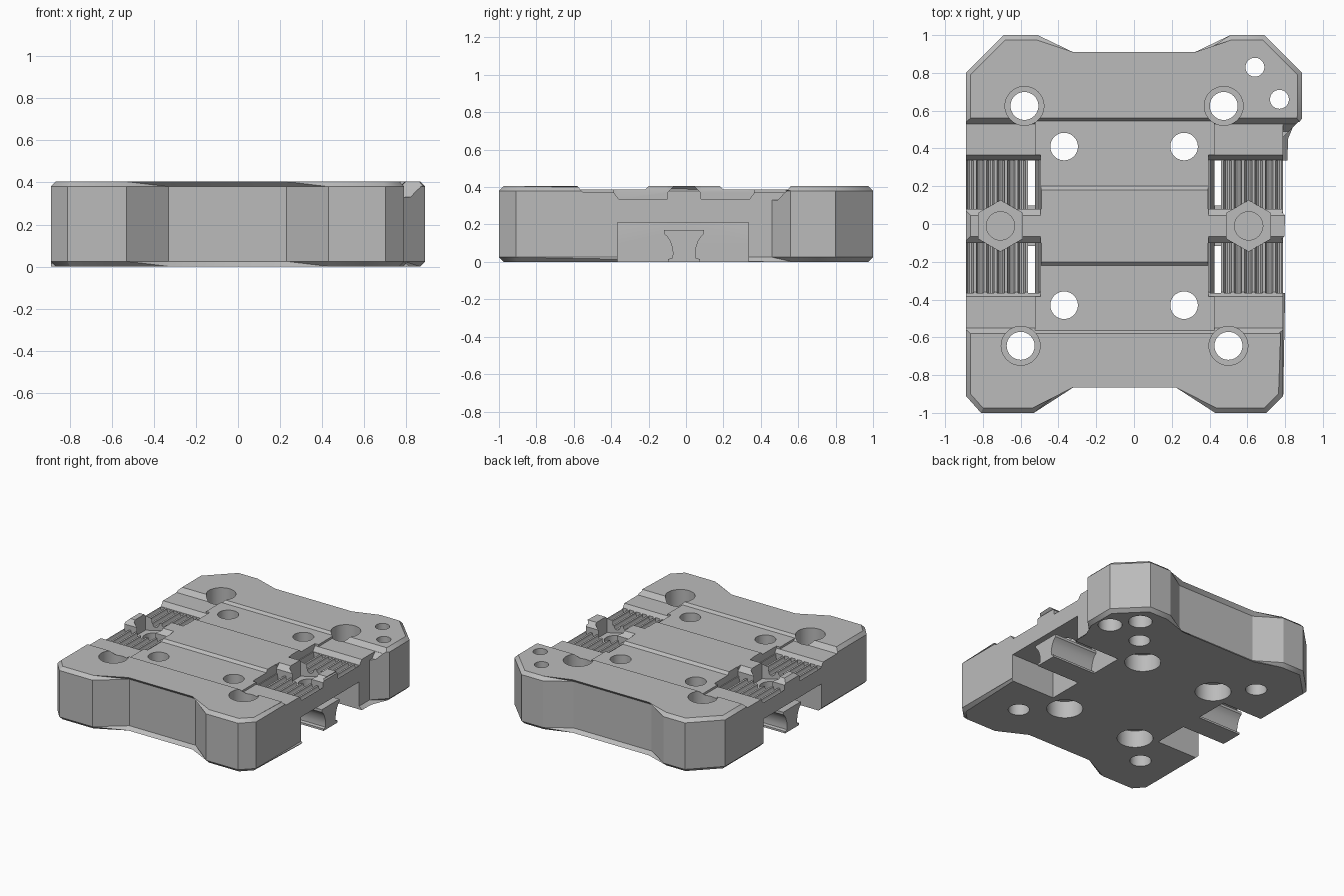
import bpy, bmesh
from math import pi, cos, sin, radians

cube = bpy.data.objects.get("Cube")
if cube:
    bpy.data.objects.remove(cube, do_unlink=True)

grey = bpy.data.materials.new("light_grey")
grey.use_nodes = True
COLOUR = (0.5, 0.5, 0.5, 1)
grey.diffuse_color = COLOUR
grey.node_tree.nodes["Principled BSDF"].inputs["Base Color"].default_value = COLOUR

MID_X, MID_Y, TOP = -0.05, -0.01, 0.405
LEFT, RIGHT = -0.89, 0.79


def prism(name, pts, lo, hi, axis="z", chamfer=0):
    """Extrude a 2D profile between lo and hi: (x, y) along z or (y, z) along x."""
    place = (lambda p, h: (*p, h)) if axis == "z" else (lambda p, h: (h, *p))
    bm = bmesh.new()
    low = [bm.verts.new(place(p, lo)) for p in pts]
    high = [bm.verts.new(place(p, hi)) for p in pts]
    ends = [bm.faces.new(low), bm.faces.new(high)]
    for i in range(len(pts)):
        j = (i + 1) % len(pts)
        bm.faces.new((low[i], low[j], high[j], high[i]))
    if chamfer:
        rims = [e for f in ends for e in f.edges]
        bmesh.ops.bevel(bm, geom=rims, offset=chamfer, segments=1, affect="EDGES")
    bmesh.ops.recalc_face_normals(bm, faces=bm.faces)
    mesh = bpy.data.meshes.new(name)
    bm.to_mesh(mesh)
    bm.free()
    mesh.materials.append(grey)
    ob = bpy.data.objects.new(name, mesh)
    bpy.context.collection.objects.link(ob)
    return ob


def ring(x, y, r, n=40, start=0):
    return [(x + r * cos(start + 2 * pi * i / n), y + r * sin(start + 2 * pi * i / n))
            for i in range(n)]


def rect(x0, x1, y0, y1):
    return [(x0, y0), (x1, y0), (x1, y1), (x0, y1)]


def cut(body, cutter):
    """Subtract a cutter from the body and delete it."""
    cutter.hide_render = True
    mod = body.modifiers.new("cut", "BOOLEAN")
    mod.object, mod.operation, mod.solver = cutter, "DIFFERENCE", "EXACT"
    bpy.context.view_layer.objects.active = body
    bpy.ops.object.modifier_apply(modifier=mod.name)
    bpy.data.objects.remove(cutter, do_unlink=True)


def flip_y(pts):
    return [(2 * MID_Y - y, z) for y, z in pts]


def spans(inner, outer):
    """An x range on the right-hand side and its mirror on the other side."""
    return [(MID_X + inner, MID_X + outer), (MID_X - outer, MID_X - inner)]


# Main plate with waisted ends and a wider tab at one back corner
outline = [(LEFT, -.91), (-.81, -1), (-.53, -1), (-.33, -.84), (.23, -.84), (.43, -1),
           (.70, -1), (RIGHT, -.91), (RIGHT, .46), (.89, .56), (.89, .80), (.69, 1),
           (.51, 1), (.33, .885), (-.33, .885), (-.51, 1), (-.69, 1), (LEFT, .80)]
plate = prism("carriage_plate", outline, 0, TOP, chamfer=0.025)

# Shallow steps across the top: centre panel, side lands and belt trenches
panel = [(.2, .386), (.545, .386), (.565, .41), (.565, .5), (.18, .5), (.18, .406)]
land = [(.35, .37), (.53, .37), (.565, .41), (.565, .5), (.35, .5)]
trench = [(.08, .335), (.34, .335), (.365, .37), (.365, .5), (.045, .5), (.045, .405), (.08, .37)]
for flip in (lambda p: p, flip_y):
    cut(plate, prism("cutter", flip(panel), -.56, .46, "x"))
    for lo, hi in spans(.475, .98):
        cut(plate, prism("cutter", flip(land), lo, hi, "x"))
    for lo, hi in spans(.445, .98):
        cut(plate, prism("cutter", flip(trench), lo, hi, "x"))

# Lowered ledge on the front of the tab
ledge = [(.3, .33), (.49, .33), (.565, .41), (.565, .6), (.3, .6)]
cut(plate, prism("cutter", ledge, RIGHT, 1, "x"))

# Open pockets under both sides
for lo, hi in spans(.475, 1.0):
    cut(plate, prism("cutter", rect(lo, hi, -.365, .335), -.1, .21))

# Slits beside the belts
for lo, hi in spans(.475, .51):
    for y0, y1 in ((.08, .335), (-.365, -.10)):
        cut(plate, prism("cutter", rect(lo, hi, y0, y1), .1, .5))

# Sloping inner wall of each slit
for side in (-1, 1):
    for y0, y1 in ((.08, .335), (-.365, -.10)):
        slope = prism("cutter", rect(MID_X + side * .44, MID_X + side * .48, y0, y1), .2, .41)
        for v in slope.data.vertices:
            if v.co.z < .3 and abs(v.co.x - MID_X) < .46:
                v.co.x = MID_X + side * .475
        cut(plate, slope)

# Rounded belt teeth running front to back
for side in (-1, 1):
    for k in range(6):
        x = MID_X + side * (.545 + .055 * k)
        for y0, y1 in ((.08, .335), (-.365, -.10)):
            groove = prism("cutter", ring(0, 0, .02, 12), y0, y1)
            for v in groove.data.vertices:
                a, b, h = v.co
                v.co = (x + a, h, .335 + b * 1.6)
            groove.data.flip_normals()
            bm = bmesh.new()
            bm.from_mesh(groove.data)
            bmesh.ops.recalc_face_normals(bm, faces=bm.faces)
            bm.to_mesh(groove.data)
            bm.free()
            cut(plate, groove)

# Hexagonal nut pockets with bolt holes
for side in (-1, 1):
    x = MID_X + side * .657
    cut(plate, prism("cutter", ring(x, MID_Y, .135, 6, pi / 2), .28, .5))
    cut(plate, prism("cutter", ring(x, MID_Y, .075), .19, .5))

# Corner holes, counterbored from above
for x, y in ((-.58, .625), (.475, .625), (-.60, -.645), (.50, -.645)):
    cut(plate, prism("cutter", ring(x, y, .074), -.1, .5))
    cut(plate, prism("cutter", ring(x, y, .103), .2, .5))

# Inner holes and tab holes, counterbored from below
holes = [(x, y, .073, .125, .13) for x in (-.37, .265) for y in (.41, -.43)]
holes += [(.64, .83, .05, .083, .2), (.77, .66, .05, .083, .2)]
for x, y, r, bore, depth in holes:
    cut(plate, prism("cutter", ring(x, y, r), -.1, .5))
    cut(plate, prism("cutter", ring(x, y, bore), -.1, depth))

# Waisted belt guides in the side pockets
half = [(.085, .0), (.085, .015), (.062, .02), (.06, .05), (.065, .08), (.075, .11),
        (.09, .135), (.107, .15), (.107, .17)]
guide = [(MID_Y + w, z) for w, z in half] + [(MID_Y - w, z) for w, z in reversed(half)]
parts = [plate]
for name, (lo, hi) in zip(("left_belt_guide", "right_belt_guide"), spans(.46, .84)):
    parts.append(prism(name, guide, lo, hi, "x"))

# Smooth the round walls, keep hard edges
for ob in parts:
    bpy.ops.object.select_all(action="DESELECT")
    ob.select_set(True)
    bpy.context.view_layer.objects.active = ob
    bpy.ops.object.shade_smooth_by_angle(angle=radians(32))
